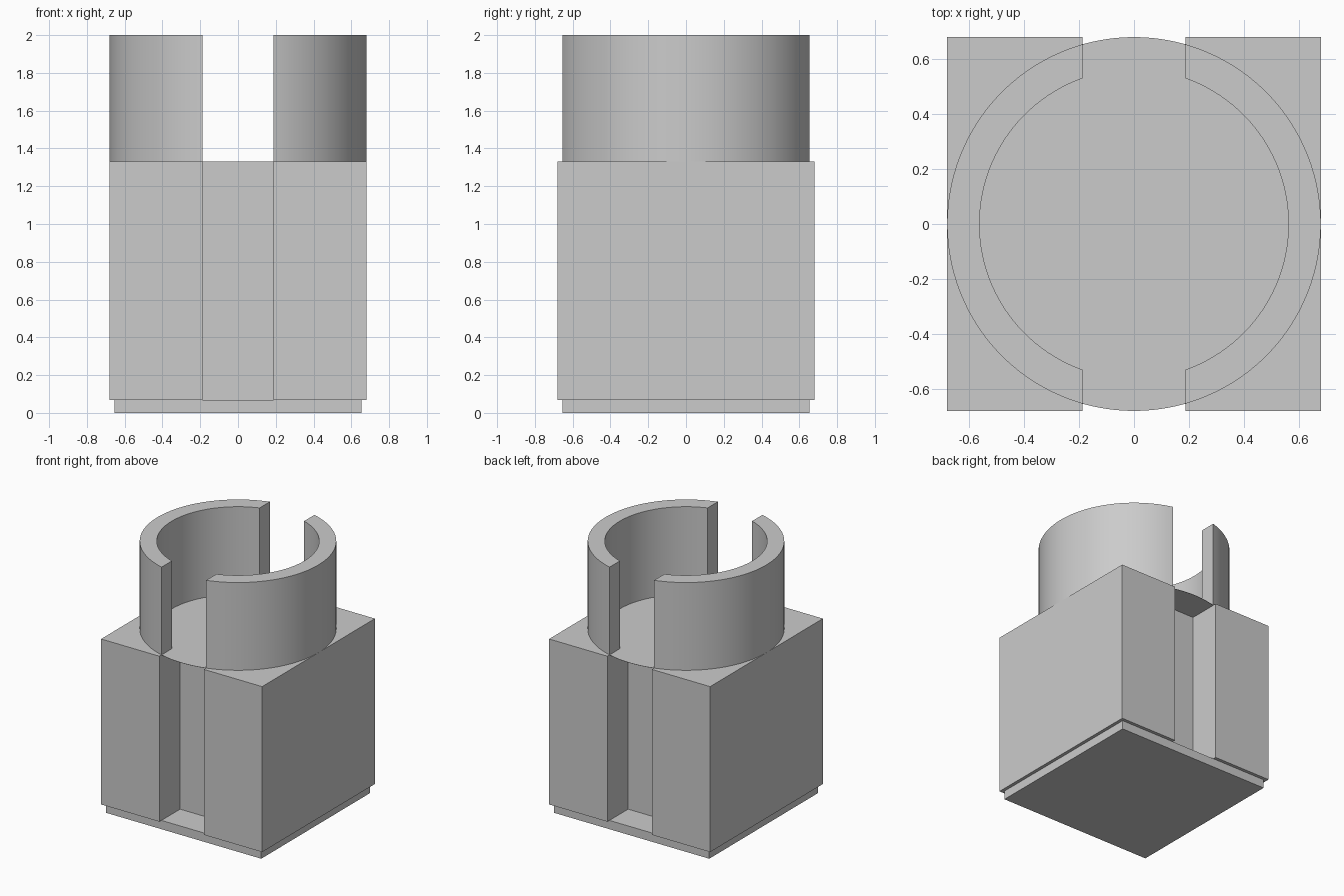
import bpy, bmesh
from math import asin, cos, sin, pi

cube = bpy.data.objects.get("Cube")
if cube:
    bpy.data.objects.remove(cube, do_unlink=True)

HALF = 0.68        # half width of the body
FOOT = 0.655       # half width of the base plate
SLOT = 0.188       # half width of the slots
SLOT_BACK = 0.43   # distance of the slot floor from the centre
OUTER, INNER = 0.68, 0.562
Z_BODY, Z_COLLAR, Z_TOP = 0.067, 1.33, 2.0

grey = bpy.data.materials.new("plain grey")
grey.use_nodes = True
colour = (0.6, 0.6, 0.6, 1)
grey.diffuse_color = colour
grey.node_tree.nodes["Principled BSDF"].inputs["Base Color"].default_value = colour


def prism(name, outline, z0, z1, smooth=False):
    """Extrude a counter-clockwise outline from z0 to z1."""
    bm = bmesh.new()
    face = bm.faces.new([bm.verts.new((x, y, z0)) for x, y in outline])
    grown = bmesh.ops.extrude_face_region(bm, geom=[face], use_keep_orig=True)
    tops = [v for v in grown["geom"] if isinstance(v, bmesh.types.BMVert)]
    bmesh.ops.translate(bm, verts=tops, vec=(0, 0, z1 - z0))
    bmesh.ops.recalc_face_normals(bm, faces=bm.faces)
    mesh = bpy.data.meshes.new(name)
    bm.to_mesh(mesh)
    bm.free()
    mesh.materials.append(grey)
    obj = bpy.data.objects.new(name, mesh)
    bpy.context.collection.objects.link(obj)
    if smooth:
        bpy.ops.object.select_all(action="DESELECT")
        obj.select_set(True)
        bpy.context.view_layer.objects.active = obj
        bpy.ops.object.shade_smooth_by_angle(angle=pi / 6)
    return obj


def arc(radius, start, end, steps):
    angles = [start + (end - start) * i / steps for i in range(steps + 1)]
    return [(radius * cos(a), radius * sin(a)) for a in angles]


def turned(points):
    return [(-x, -y) for x, y in points]


# Base plate
prism("base_plate", [(-FOOT, -FOOT), (FOOT, -FOOT), (FOOT, FOOT), (-FOOT, FOOT)], 0, Z_BODY)

# Square body with a slot in the front and the back
side = [(SLOT, -SLOT_BACK), (SLOT, -HALF), (HALF, -HALF),
        (HALF, HALF), (SLOT, HALF), (SLOT, SLOT_BACK)]
prism("body", side + turned(side), Z_BODY, Z_COLLAR)

# Split collar: two curved walls cut straight at the slots
out_a = pi / 2 - asin(SLOT / OUTER)
in_a = pi / 2 - asin(SLOT / INNER)
wall = arc(OUTER, -out_a, out_a, 48) + arc(INNER, in_a, -in_a, 48)
prism("left_collar_wall", wall, Z_COLLAR, Z_TOP, True)
prism("right_collar_wall", turned(wall), Z_COLLAR, Z_TOP, True)

# Thin round floor edge covering the top of each slot
lip = arc(OUTER, out_a, pi - out_a, 12) + [(-SLOT, SLOT_BACK), (SLOT, SLOT_BACK)]
prism("back_slot_cover", lip, Z_COLLAR - 0.002, Z_COLLAR)
prism("front_slot_cover", turned(lip), Z_COLLAR - 0.002, Z_COLLAR)
